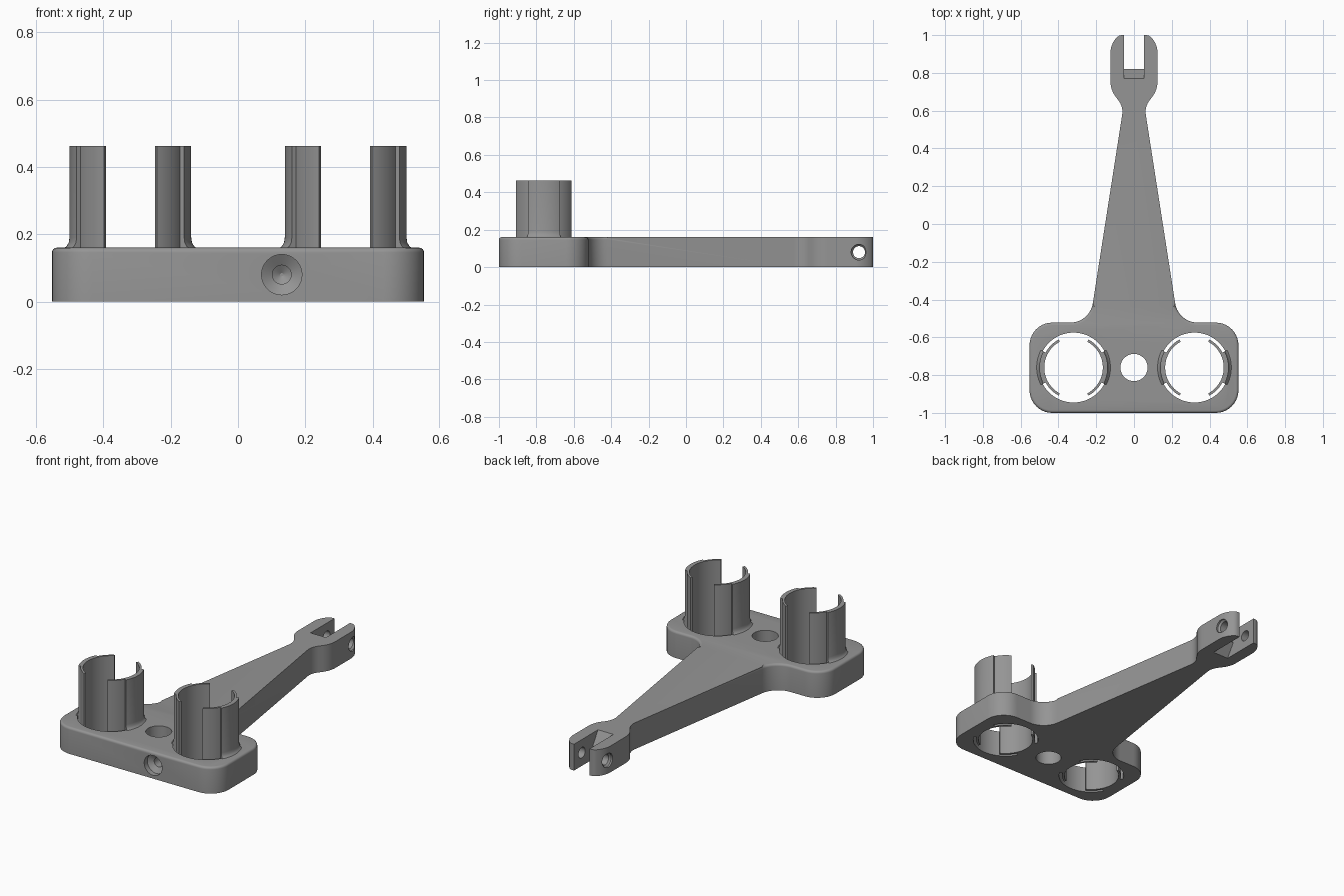
import bpy, bmesh, math
from mathutils import Vector

if "Cube" in bpy.data.objects:
    bpy.data.objects.remove(bpy.data.objects["Cube"])

grey = bpy.data.materials.new("grey plastic")
grey.diffuse_color = (0.3, 0.3, 0.3, 1)
grey.use_nodes = True
grey.node_tree.nodes["Principled BSDF"].inputs["Base Color"].default_value = grey.diffuse_color
T = 0.16            # plate thickness
CY = -0.76          # row of holes
CX = 0.32           # clip centres


def make(name, bm, smooth=True):
    bmesh.ops.recalc_face_normals(bm, faces=bm.faces)
    me = bpy.data.meshes.new(name)
    bm.to_mesh(me)
    bm.free()
    ob = bpy.data.objects.new(name, me)
    bpy.context.collection.objects.link(ob)
    me.materials.append(grey)
    if smooth:
        shade(ob)
    return ob


def shade(ob):
    bpy.ops.object.select_all(action='DESELECT')
    ob.select_set(True)
    bpy.context.view_layer.objects.active = ob
    bpy.ops.object.shade_smooth_by_angle(angle=math.radians(30))


def rounded(corners, n=10):
    """Turn (x, y, radius) corners into an outline with arcs."""
    out = []
    for i, (x, y, r) in enumerate(corners):
        p = Vector((x, y))
        a = (Vector(corners[i - 1][:2]) - p).normalized()
        b = (Vector(corners[(i + 1) % len(corners)][:2]) - p).normalized()
        half = a.angle(b) / 2
        c = p + (a + b).normalized() * r / math.sin(half)
        s = p + a * r / math.tan(half) - c
        e = p + b * r / math.tan(half) - c
        turn = math.atan2(s.x * e.y - s.y * e.x, s.dot(e))
        for k in range(n + 1):
            t = turn * k / n
            out.append(c + Vector((s.x * math.cos(t) - s.y * math.sin(t),
                                   s.x * math.sin(t) + s.y * math.cos(t))))
    return out


def extrude(points, vec):
    bm = bmesh.new()
    f = bm.faces.new([bm.verts.new(p) for p in points])
    res = bmesh.ops.extrude_face_region(bm, geom=[f])
    bmesh.ops.translate(bm, vec=vec, verts=[v for v in res["geom"] if isinstance(v, bmesh.types.BMVert)])
    return bm


def lathe(profile, a0, a1, n):
    """Sweep a closed (r, z) profile from angle a0 to a1, with end caps."""
    bm = bmesh.new()
    rings = []
    for k in range(n + 1):
        a = a0 + (a1 - a0) * k / n
        rings.append([bm.verts.new((r * math.cos(a), r * math.sin(a), z)) for r, z in profile])
    m = len(profile)
    for u, v in zip(rings, rings[1:]):
        for j in range(m):
            bm.faces.new((u[j], u[(j + 1) % m], v[(j + 1) % m], v[j]))
    bm.faces.new(rings[0])
    bm.faces.new(rings[-1])
    return bm


def drill(axis, origin, steps, n=40):
    """Cutter of stacked circles: steps are (distance, radius) along axis."""
    bm = bmesh.new()
    q = Vector(axis).to_track_quat('Z', 'Y')
    rings = []
    for d, r in steps:
        rings.append([bm.verts.new(q @ Vector((r * math.cos(2 * math.pi * k / n), r * math.sin(2 * math.pi * k / n), d))
                                   + Vector(origin)) for k in range(n)])
    for u, v in zip(rings, rings[1:]):
        for k in range(n):
            bm.faces.new((u[k], u[(k + 1) % n], v[(k + 1) % n], v[k]))
    bm.faces.new(rings[0])
    bm.faces.new(rings[-1])
    return bm


# Plate: wide base, tapering arm and fork head in one outline
half = [(0.553, -1, 0.12), (0.553, -0.522, 0.12), (0.234, -0.522, 0.12),
        (0.056, 0.62, 0.1), (0.125, 0.71, 0.14), (0.125, 0.95, 0.12), (0.08, 1, 0.04)]
outline = rounded(half + [(-x, y, r) for x, y, r in reversed(half)])
bm = extrude([(p.x, p.y, 0) for p in outline], (0, 0, T))
rim = [e for e in bm.edges if all(v.co.z > T - 0.001 and v.co.y < 0.55 for v in e.verts)]
bmesh.ops.bevel(bm, geom=rim, offset=0.014, segments=4, profile=0.5, affect='EDGES')
plate = make("bracket_plate", bm, False)

# Holes: two clip openings, centre hole, front screw hole, fork pin hole
up = [(-0.1, 0), (0.3, 0)]
cutters = [drill((0, 0, 1), (x, CY, 0), [(d, r) for d, _ in up], 64)
           for x, r in ((-CX, 0.185), (CX, 0.185), (0, 0.072))]
cutters.append(drill((0, 1, 0), (0.13, -1, T / 2),
                     [(-0.02, 0.06), (0.03, 0.06), (0.05, 0.028), (0.11, 0.028), (0.125, 0.005)]))
cutters.append(drill((1, 0, 0), (0, 0.925, T / 2),
                     [(-0.2, 0.042), (-0.115, 0.042), (-0.105, 0.032),
                      (0.105, 0.032), (0.115, 0.042), (0.2, 0.042)]))
# Fork slot with a wedge-shaped floor
slot = [(0.77, -0.02), (0.77, 0), (0.82, T / 2), (0.77, T), (0.77, T + 0.02), (1.1, T + 0.02), (1.1, -0.02)]
cutters.append(extrude([(-0.052, y, z) for y, z in slot], (0.104, 0, 0)))
for i, bm in enumerate(cutters):
    cut = make("cutter", bm, False)
    cut.hide_render = True
    mod = plate.modifiers.new("cut", 'BOOLEAN')
    mod.operation = 'DIFFERENCE'
    mod.solver = 'EXACT'
    mod.object = cut
    bpy.context.view_layer.objects.active = plate
    bpy.ops.object.modifier_apply(modifier=mod.name)
    bpy.data.objects.remove(cut)
shade(plate)

# Clips: thin curved jaws with a thicker spine rooted in the plate
H = 0.462
wide, narrow = math.radians(62), math.radians(28)
jaw = [(0.155, 0), (0.168, 0), (0.168, H), (0.155, H)]
spine = [(0.160, 0), (0.188, 0), (0.188, T - 0.002), (0.198, T - 0.002),
         (0.189, T + 0.005), (0.183, T + 0.016), (0.181, T + 0.03), (0.181, H), (0.160, H)]
for cx, side in ((-CX, "left"), (CX, "right")):
    for base, pos in ((0, "right"), (math.pi, "left")):
        for part, prof, a, n in (("jaw", jaw, wide, 24), ("spine", spine, narrow, 12)):
            ob = make(f"{side}_clip_{pos}_{part}", lathe(prof, base - a, base + a, n))
            ob.location = (cx, CY, 0)
